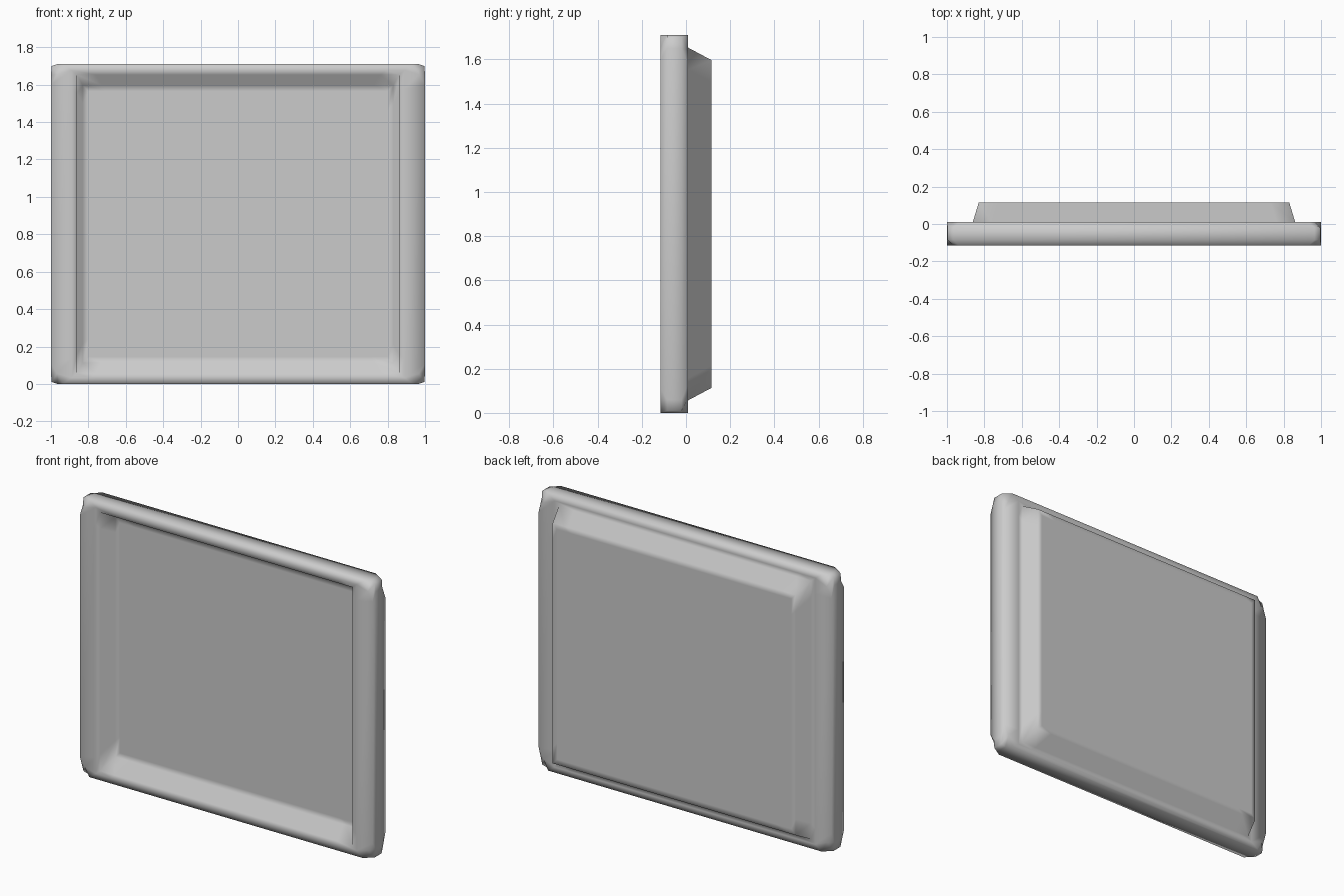
import bpy, bmesh, math

if "Cube" in bpy.data.objects:
    bpy.data.objects.remove(bpy.data.objects["Cube"])

MID_Z = 0.855  # half the panel height


def corner_points(hx, hz, cx, cz, px, pz):
    """Three points around the top right corner: side, tip, top."""
    return [(hx, hz - cz), (hx - px, hz - pz), (hx - cx, hz)]


def ring(bm, y, hx, hz, cx=0.1, cz=0.1, px=0.0, pz=0.0):
    """A 12-point rectangular loop mirrored from one corner."""
    c = corner_points(hx, hz, cx, cz, px, pz)
    pts = c + [(-x, z) for x, z in reversed(c)]
    pts += [(-x, -z) for x, z in c] + [(x, -z) for x, z in reversed(c)]
    return [bm.verts.new((x, y, MID_Z + z)) for x, z in pts]


bm = bmesh.new()
loops = [
    # recessed front floor and sloped walls
    ring(bm, -0.01, 0.80, 0.71),
    ring(bm, -0.01, 0.83, 0.742),
    ring(bm, -0.115, 0.862, 0.798),
    ring(bm, -0.115, 0.89, 0.822),
    # frame edge, with corners shaved on the front and back
    ring(bm, -0.115, 1.0, 0.855, 0.065, 0.11, 0.0325, 0.055),
    ring(bm, -0.085, 1.0, 0.855, 0.035, 0.06, 0.004, 0.01),
    ring(bm, -0.02, 1.0, 0.855, 0.035, 0.06, 0.004, 0.01),
    ring(bm, 0.01, 1.0, 0.855, 0.065, 0.13, 0.0325, 0.065),
    # raised back panel
    ring(bm, 0.01, 0.89, 0.822),
    ring(bm, 0.01, 0.862, 0.798),
    ring(bm, 0.115, 0.83, 0.742),
    ring(bm, 0.115, 0.80, 0.71),
]
for a, b in zip(loops, loops[1:]):
    for i in range(12):
        j = (i + 1) % 12
        bm.faces.new((a[i], a[j], b[j], b[i]))
bm.faces.new(loops[0])
bm.faces.new(loops[-1])
bmesh.ops.recalc_face_normals(bm, faces=bm.faces)

mesh = bpy.data.meshes.new("pressed_panel")
bm.to_mesh(mesh)
bm.free()
panel = bpy.data.objects.new("pressed_panel", mesh)
bpy.context.collection.objects.link(panel)

# smooth the pressed walls, keep the frame's square edges sharp
bpy.context.view_layer.objects.active = panel
panel.select_set(True)
bpy.ops.object.shade_smooth_by_angle(angle=math.radians(80))
